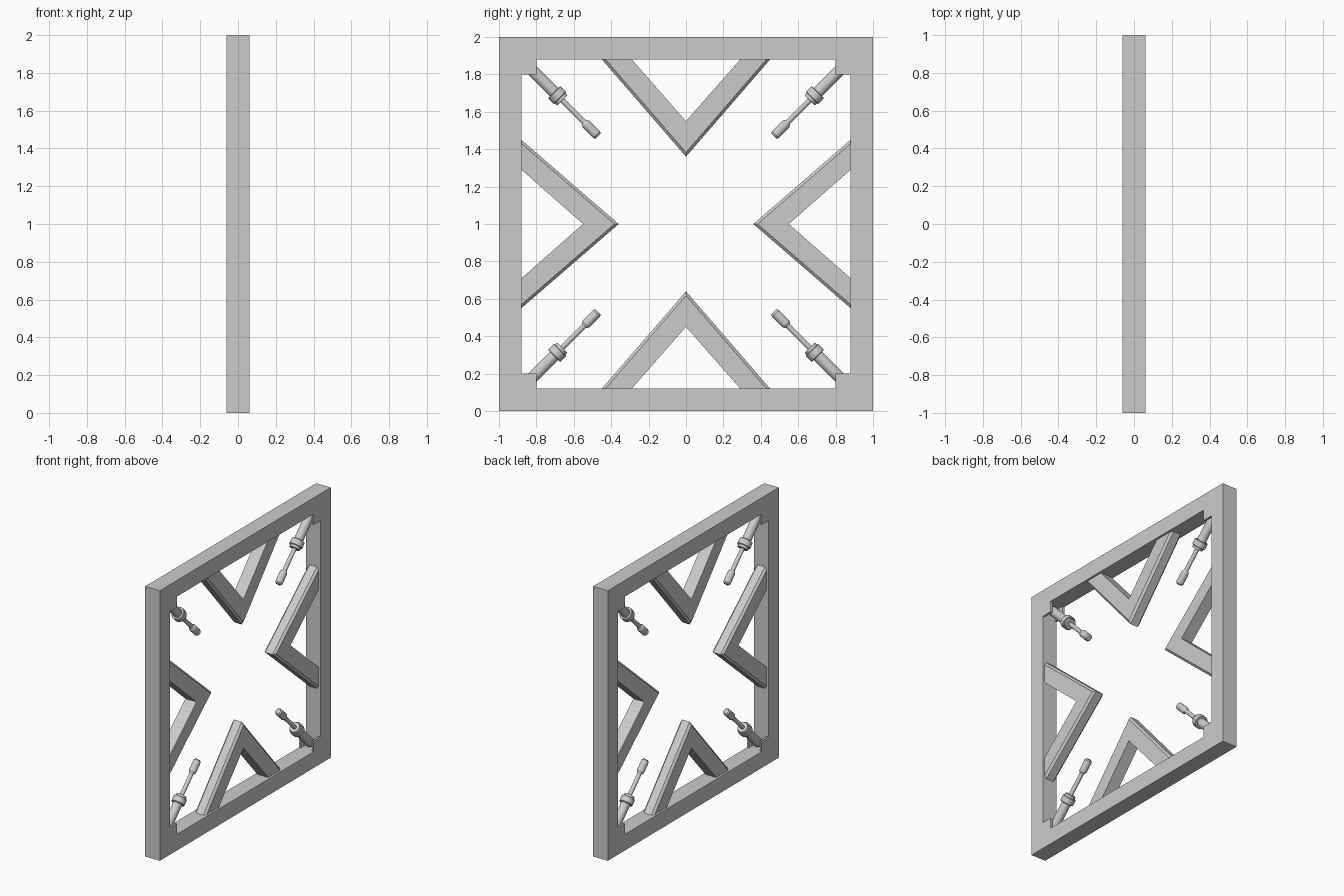
import bpy, bmesh
from math import pi, cos, sin
from mathutils import Matrix

if "Cube" in bpy.data.objects:
    bpy.data.objects.remove(bpy.data.objects["Cube"])

CENTRE = Matrix.Translation((0, 0, 1))


def loft(name, rings, closed=False, turn=0.0):
    """Skin equal-length rings of points, then spin the part about the frame centre."""
    bm = bmesh.new()
    loops = [[bm.verts.new(p) for p in ring] for ring in rings]
    pairs = list(zip(loops, loops[1:]))
    if closed:
        pairs.append((loops[-1], loops[0]))
    else:
        bm.faces.new(loops[0])
        bm.faces.new(loops[-1])
    n = len(loops[0])
    for a, b in pairs:
        for i in range(n):
            j = (i + 1) % n
            bm.faces.new((a[i], a[j], b[j], b[i]))
    bmesh.ops.recalc_face_normals(bm, faces=bm.faces)
    bm.transform(CENTRE @ Matrix.Rotation(turn, 4, 'X'))
    mesh = bpy.data.meshes.new(name)
    bm.to_mesh(mesh)
    bm.free()
    obj = bpy.data.objects.new(name, mesh)
    bpy.context.collection.objects.link(obj)
    return obj


def square(r, x):
    return [(x, -r, -r), (x, r, -r), (x, r, r), (x, -r, r)]


def chevron(x, inset):
    # Two-armed V hanging from the frame's inner face; only the outer edge is chamfered
    o = inset
    pts = [(-0.45 + o, 0.88), (0, 0.36 + o * 1.15), (0.45 - o, 0.88),
           (0.29, 0.88), (0, 0.55), (-0.29, 0.88)]
    return [(x, u, d) for u, d in pts]


def circle(r, d, sides=32):
    return [(r * cos(2 * pi * i / sides), r * sin(2 * pi * i / sides), d)
            for i in range(sides)]


def corner_plate(x):
    return [(x, a, b) for a, b in ((0.80, 0.80), (0.88, 0.80), (0.88, 0.88), (0.80, 0.88))]


# Square outer frame
loft("outer_frame", [square(1, -0.06), square(1, 0.06),
                     square(0.88, 0.06), square(0.88, -0.06)], closed=True)

# Plunger profile: (radius, distance from centre), knob tip outwards to body
PLUNGER = [(0.018, 0.665), (0.026, 0.675), (0.026, 0.755), (0.015, 0.772),
           (0.015, 0.935), (0.036, 0.935), (0.038, 0.938), (0.038, 0.952),
           (0.044, 0.952), (0.047, 0.956), (0.047, 0.994), (0.044, 0.998),
           (0.032, 0.998), (0.032, 1.20)]

for k in range(4):
    turn = k * pi / 2
    # V brace on each side
    loft(f"v_brace_{k + 1}", [chevron(-0.045, 0.02), chevron(-0.03, 0),
                              chevron(0.03, 0), chevron(0.045, 0.02)], turn=turn)
    # Pair of thin plates holding each plunger in its corner
    for side, tag in ((1, "a"), (-1, "b")):
        loft(f"corner_plate_{k + 1}{tag}",
             [corner_plate(side * 0.045), corner_plate(side * 0.06)], turn=turn)
    # Diagonal plunger
    p = loft(f"corner_plunger_{k + 1}", [circle(r, d) for r, d in PLUNGER],
             turn=turn + pi / 4)
    bpy.ops.object.select_all(action='DESELECT')
    p.select_set(True)
    bpy.context.view_layer.objects.active = p
    bpy.ops.object.shade_smooth_by_angle(angle=pi / 6)
